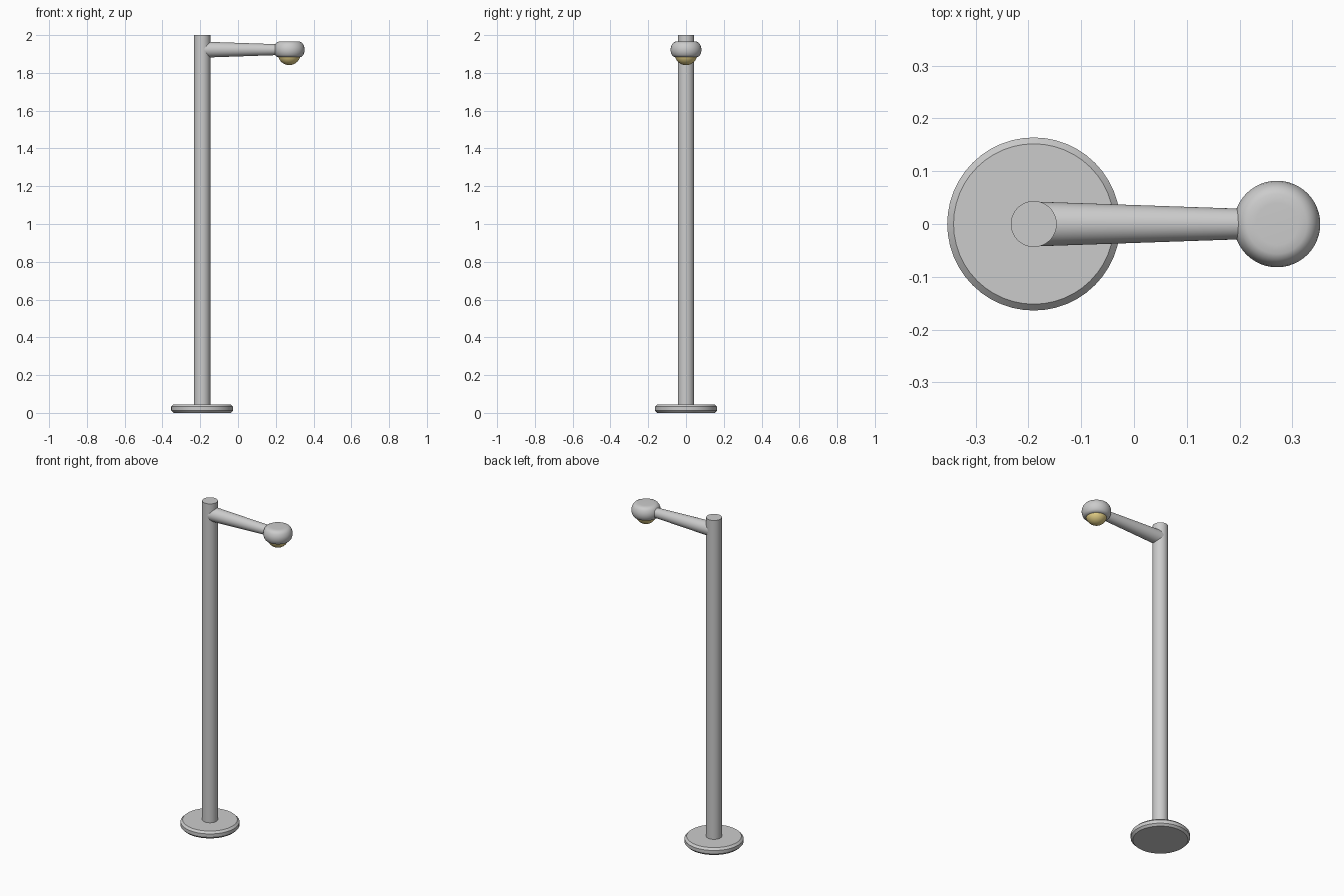
import bpy, bmesh, math
from mathutils import Matrix

if "Cube" in bpy.data.objects:
    bpy.data.objects.remove(bpy.data.objects["Cube"])


def lathe(name, profile, origin, axis="Z", steps=48, angle=35):
    """Spin an (r, h) profile around an axis into a closed solid."""
    bm = bmesh.new()
    verts = [bm.verts.new((r, 0, h)) for r, h in profile]
    edges = [bm.edges.new(p) for p in zip(verts, verts[1:])]
    bmesh.ops.spin(bm, geom=verts + edges, cent=(0, 0, 0), axis=(0, 0, 1),
                   angle=math.tau, steps=steps, use_duplicate=False)
    bmesh.ops.remove_doubles(bm, verts=bm.verts, dist=1e-5)
    bmesh.ops.recalc_face_normals(bm, faces=bm.faces)
    if axis == "X":
        bm.transform(Matrix.Rotation(math.pi / 2, 4, "Y"))
    mesh = bpy.data.meshes.new(name)
    bm.to_mesh(mesh)
    bm.free()
    obj = bpy.data.objects.new(name, mesh)
    obj.location = origin
    bpy.context.collection.objects.link(obj)
    bpy.ops.object.select_all(action="DESELECT")
    obj.select_set(True)
    bpy.context.view_layer.objects.active = obj
    bpy.ops.object.shade_smooth_by_angle(angle=math.radians(angle))
    return obj


POLE_X, HEAD_X, ARM_Z = -0.19, 0.271, 1.923

# Chamfered foot plate
lathe("base", [(0, 0), (0.152, 0), (0.164, 0.012), (0.164, 0.033),
               (0.152, 0.045), (0, 0.045)], (POLE_X, 0, 0))

# Upright pole
lathe("pole", [(0, 0.02), (0.0435, 0.02), (0.0435, 2), (0, 2)], (POLE_X, 0, 0))

# Tapered arm from the pole into the lamp head
lathe("arm", [(0, 0), (0.0425, 0), (0.027, 0.45), (0, 0.45)],
      (POLE_X, 0, ARM_Z), axis="X")

# Rounded lamp housing
lathe("lamp_head", [(0, 0.043), (0.04, 0.043), (0.057, 0.042), (0.067, 0.037),
                    (0.075, 0.027), (0.080, 0.013), (0.082, 0),
                    (0.080, -0.014), (0.075, -0.028), (0.068, -0.036),
                    (0.058, -0.040), (0, -0.040)],
      (HEAD_X, 0, ARM_Z), angle=50)

# Bulb: hemisphere hanging below the housing
arc = [(0.06 * math.cos(a), -0.06 * math.sin(a))
       for a in (i * math.pi / 20 for i in range(10))]
bulb = lathe("bulb", [(0, 0)] + arc + [(0, -0.06)], (HEAD_X, 0, 1.901))
glow = bpy.data.materials.new("warm_glass")
glow.diffuse_color = (0.8, 0.65, 0.25, 1)
glow.use_nodes = True
glow.node_tree.nodes["Principled BSDF"].inputs["Base Color"].default_value = glow.diffuse_color
bulb.data.materials.append(glow)
